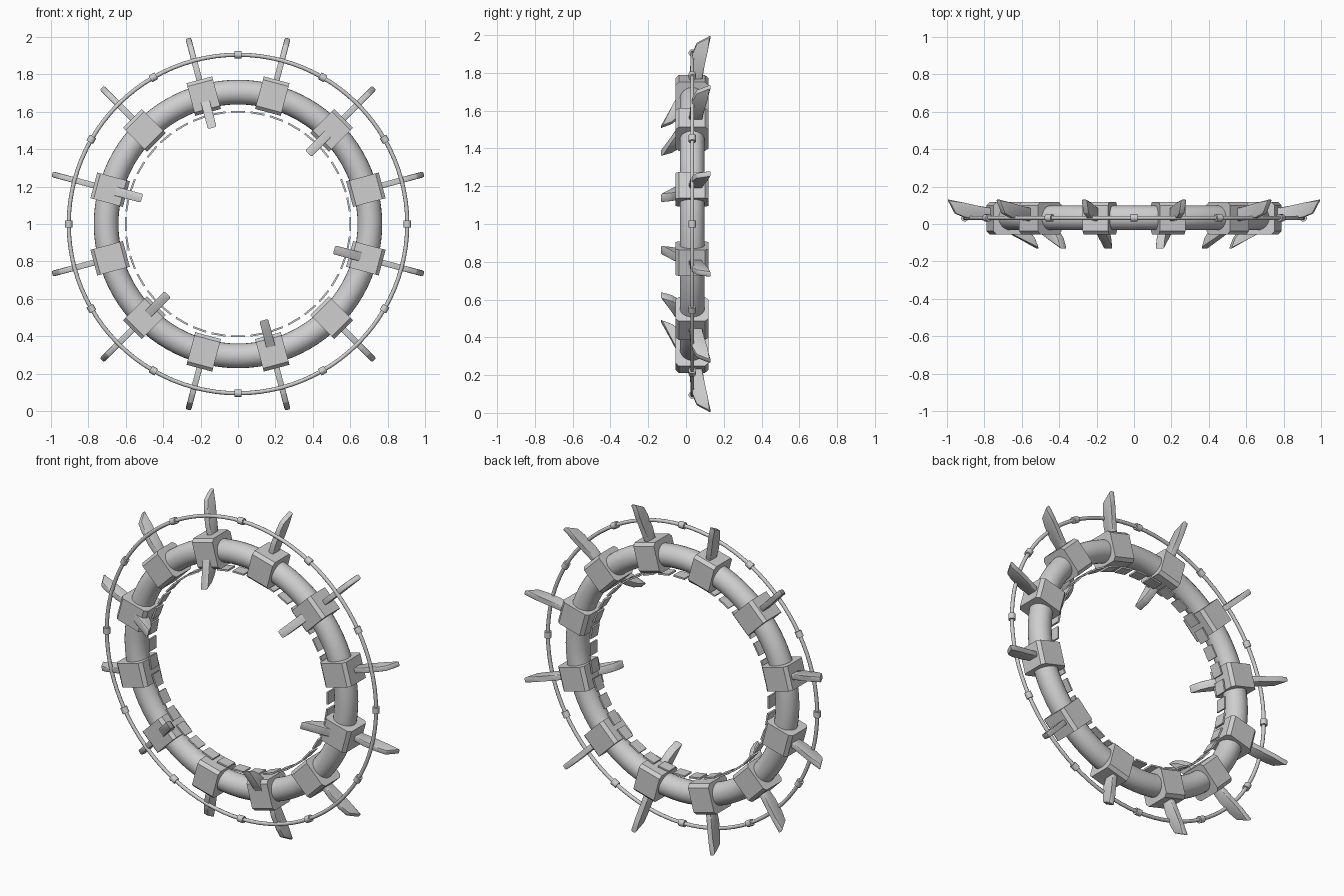
import bpy, bmesh, math
from mathutils import Matrix, Vector

if "Cube" in bpy.data.objects:
    bpy.data.objects.remove(bpy.data.objects["Cube"])

CZ, CY = 1.0, 0.033          # ring centre height and depth
mat = bpy.data.materials.new("light grey")
mat.diffuse_color = (0.62, 0.62, 0.62, 1)
mat.use_nodes = True
mat.node_tree.nodes["Principled BSDF"].inputs["Base Color"].default_value = mat.diffuse_color


def finish(ob, angle=35):
    ob.data.materials.clear()
    ob.data.materials.append(mat)
    bpy.ops.object.select_all(action='DESELECT')
    ob.select_set(True)
    bpy.context.view_layer.objects.active = ob
    bpy.ops.object.shade_smooth_by_angle(angle=math.radians(angle))


def ring(name, major, minor, seg, sides):
    bpy.ops.mesh.primitive_torus_add(
        major_radius=major, minor_radius=minor, major_segments=seg,
        minor_segments=sides, location=(0, CY, CZ), rotation=(math.pi / 2, 0, 0))
    ob = bpy.context.object
    ob.name = name
    finish(ob, 60)


def frame(deg):
    """Local axes: x = radial, y = depth, z = tangent."""
    a = math.radians(deg)
    c, s = math.cos(a), math.sin(a)
    return Matrix(((c, 0, -s, 0), (0, 1, 0, 0), (s, 0, c, CZ), (0, 0, 0, 1)))


def radial_parts(name, profile, width, angles, bevel=0.0):
    """Extrude a (radius, depth) outline along the tangent, repeated round the ring."""
    bm = bmesh.new()
    for deg in angles:
        m = frame(deg)
        lo = [bm.verts.new(m @ Vector((r, y, -width / 2))) for r, y in profile]
        hi = [bm.verts.new(m @ Vector((r, y, width / 2))) for r, y in profile]
        bm.faces.new(lo[::-1])
        bm.faces.new(hi)
        n = len(profile)
        for i in range(n):
            j = (i + 1) % n
            bm.faces.new((lo[i], lo[j], hi[j], hi[i]))
    if bevel:
        bmesh.ops.bevel(bm, geom=bm.edges[:], offset=bevel, segments=2,
                        profile=0.5, affect='EDGES', clamp_overlap=True)
    bmesh.ops.recalc_face_normals(bm, faces=bm.faces[:])
    me = bpy.data.meshes.new(name)
    bm.to_mesh(me)
    bm.free()
    ob = bpy.data.objects.new(name, me)
    bpy.context.collection.objects.link(ob)
    finish(ob)


def chamfered(r0, r1, y0, y1, c):
    return [(r0 + c, y0), (r1 - c, y0), (r1, y0 + c), (r1, y1 - c),
            (r1 - c, y1), (r0 + c, y1), (r0, y1 - c), (r0, y0 + c)]


twelve = [15 + 30 * i for i in range(12)]

# main tube and thin outer hoop
ring("main_ring", 0.705, 0.066, 96, 24)
ring("outer_hoop", 0.905, 0.011, 96, 10)

# clamps round the main tube
radial_parts("clamps", chamfered(0.618, 0.798, -0.055, 0.118, 0.018), 0.142, twelve)

# small collars on the hoop
collar = [(0.905 + 0.02 * math.cos(math.tau * k / 12),
           CY + 0.02 * math.sin(math.tau * k / 12)) for k in range(12)]
radial_parts("hoop_collars", collar, 0.036, [30 * i for i in range(12)])

# outward blades sweeping to the back
radial_parts("outer_blades", [(0.77, 0.015), (0.86, 0.022), (0.94, 0.036), (0.99, 0.056),
                              (1.031, 0.131), (0.95, 0.115), (0.87, 0.098), (0.77, 0.082)],
             0.031, twelve, 0.006)

# inward blades sweeping to the front, on every second clamp
radial_parts("inner_blades", [(0.70, -0.045), (0.66, -0.064), (0.53, -0.134),
                              (0.553, -0.075), (0.585, -0.035), (0.64, 0.01), (0.70, 0.01)],
             0.048, [45 + 60 * i for i in range(6)], 0.006)

# segmented inner lining plates
radial_parts("inner_plates", [(0.595, 0.0), (0.605, 0.0), (0.605, 0.068), (0.595, 0.068)],
             0.075, [10 * i for i in range(36)])
